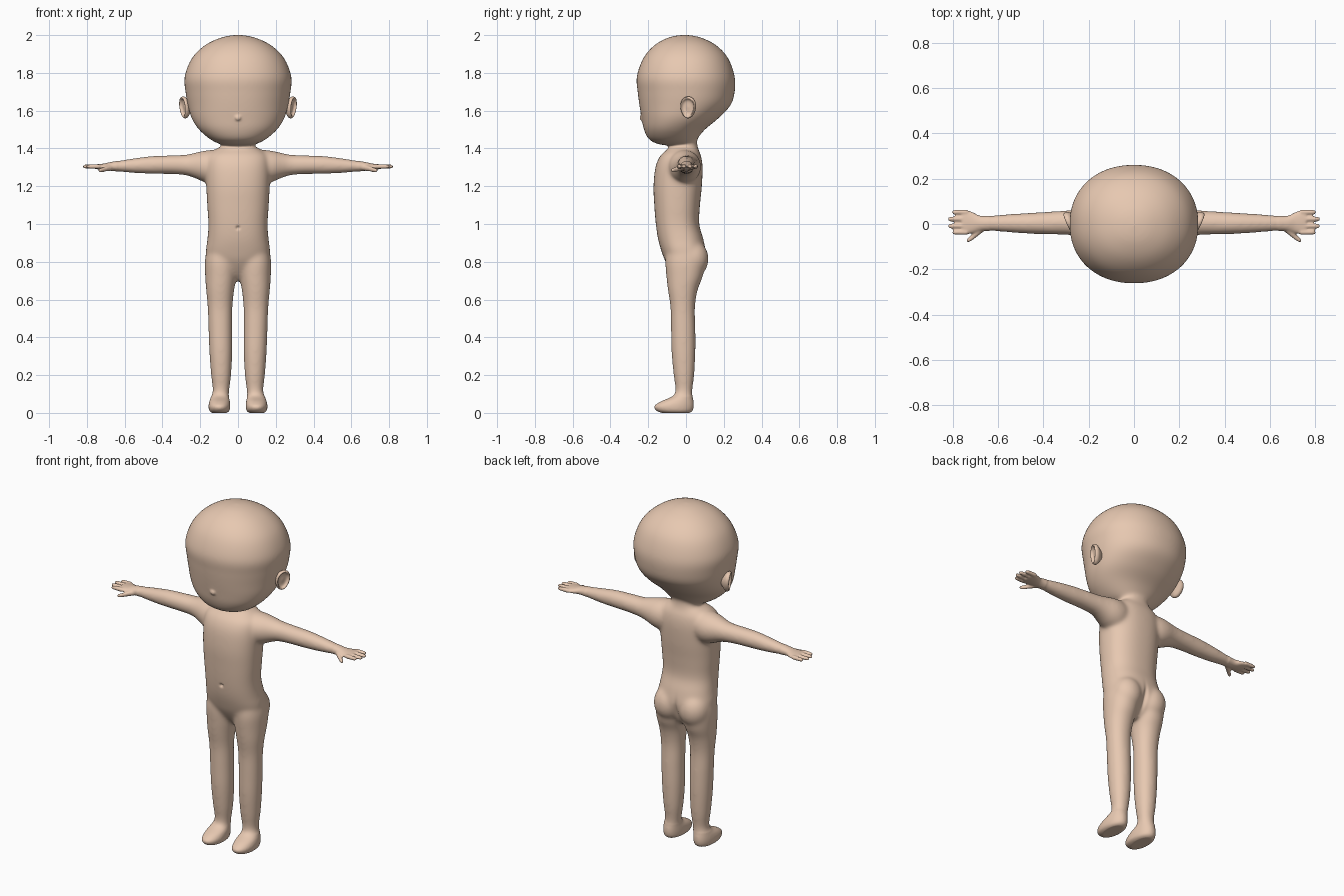
import bpy, bmesh, math
from mathutils import Vector, Matrix

if "Cube" in bpy.data.objects:
    bpy.data.objects.remove(bpy.data.objects["Cube"])

AXES = {'z': lambda t, a, b: (a, b, t), 'x': lambda t, a, b: (t, a, b)}


def spline(pts, steps=5):
    """Catmull-Rom interpolation of section tuples."""
    out = []
    for i in range(len(pts) - 1):
        p0, p1, p2, p3 = (pts[max(0, min(len(pts) - 1, i + k))] for k in (-1, 0, 1, 2))
        for s in range(steps):
            t = s / steps
            out.append([0.5 * (2 * b + (c - a) * t + (2 * a - 5 * b + 4 * c - d) * t * t
                               + (3 * b - a - 3 * c + d) * t ** 3)
                        for a, b, c, d in zip(p0, p1, p2, p3)])
    return out + [list(pts[-1])]


def skin(bm, rings):
    vr = [[bm.verts.new(p) for p in r] for r in rings]
    n = len(vr[0])
    for r, q in zip(vr, vr[1:]):
        for i in range(n):
            bm.faces.new((r[i], r[(i + 1) % n], q[(i + 1) % n], q[i]))
    bm.faces.new(vr[0][::-1])
    bm.faces.new(vr[-1])


def loft(bm, axis, sections, mirror=False, power=2.0, n=40):
    """Sections: (position, a_min, a_max, b_min, b_max), rounded outlines."""
    for side in ((1, -1) if mirror else (1,)):
        rings = []
        for t, a0, a1, b0, b1 in spline(sections):
            ring = []
            for i in range(n):
                c, s = math.cos(2 * math.pi * i / n), math.sin(2 * math.pi * i / n)
                ca = math.copysign(abs(c) ** (2 / power), c)
                sa = math.copysign(abs(s) ** (2 / power), s)
                p = AXES[axis](t, (a0 + a1) / 2 + (a1 - a0) / 2 * ca,
                               (b0 + b1) / 2 + (b1 - b0) / 2 * sa)
                ring.append((p[0] * side, p[1], p[2]))
            rings.append(ring)
        skin(bm, rings)


def ball(bm, centre, scale):
    bmesh.ops.create_uvsphere(bm, u_segments=32, v_segments=20, radius=1,
                              matrix=Matrix.Translation(centre) @ Matrix.Diagonal((*scale, 1)))


def make_object(name, bm):
    bmesh.ops.recalc_face_normals(bm, faces=bm.faces)
    me = bpy.data.meshes.new(name)
    bm.to_mesh(me)
    bm.free()
    ob = bpy.data.objects.new(name, me)
    bpy.context.collection.objects.link(ob)
    me.materials.append(skin_mat)
    for p in me.polygons:
        p.use_smooth = True
    return ob


skin_mat = bpy.data.materials.new("skin")
skin_mat.diffuse_color = (0.80, 0.58, 0.44, 1)
skin_mat.use_nodes = True
skin_mat.node_tree.nodes["Principled BSDF"].inputs["Base Color"].default_value = skin_mat.diffuse_color
bm = bmesh.new()

# head
loft(bm, 'z', [(z, -w, w, f, b) for z, w, f, b in (
    (1.418, .05, -.12, .03), (1.425, .10, -.155, .045), (1.45, .15, -.198, .06),
    (1.50, .207, -.223, .10), (1.56, .246, -.235, .172), (1.63, .266, -.247, .237),
    (1.70, .278, -.256, .258), (1.78, .283, -.261, .258), (1.88, .243, -.225, .222),
    (1.95, .17, -.163, .155), (1.99, .08, -.085, .07), (2.002, .005, -.012, -.002))],
    power=2.15, n=64)
ball(bm, (0, -.232, 1.562), (.018, .015, .016))  # nose

# neck and torso
loft(bm, 'z', [(z, -w, w, f, b) for z, w, f, b in (
    (.70, .03, -.03, .03), (.74, .09, -.07, .065), (.80, .15, -.108, .095),
    (.85, .17, -.128, .105), (.92, .162, -.148, .092), (1.0, .157, -.160, .07),
    (1.1, .163, -.168, .074), (1.2, .168, -.172, .084), (1.3, .17, -.162, .088),
    (1.36, .16, -.137, .080), (1.395, .12, -.10, .066), (1.42, .085, -.085, .06),
    (1.5, .075, -.08, .05))], power=2.35, n=56)

# buttocks
for s in (1, -1):
    ball(bm, (s * .083, .034, .815), (.086, .086, .10))

# legs and feet
loft(bm, 'z', [
    (0, .06, .14, -.13, .02), (.012, .045, .152, -.158, .035), (.035, .041, .156, -.168, .041),
    (.06, .043, .152, -.135, .04), (.088, .048, .142, -.072, .035), (.12, .046, .134, -.056, .034),
    (.2, .036, .143, -.066, .044), (.32, .030, .152, -.077, .05), (.45, .030, .157, -.08, .05),
    (.56, .029, .161, -.083, .048), (.65, .020, .169, -.096, .062), (.72, .008, .174, -.104, .088),
    (.80, .004, .176, -.11, .10), (.87, .02, .165, -.10, .09)], mirror=True, power=2.1)

# arms and palms
loft(bm, 'x', [
    (.06, -.07, .06, 1.25, 1.38), (.13, -.092, .078, 1.215, 1.392), (.18, -.088, .078, 1.222, 1.388),
    (.23, -.066, .068, 1.243, 1.377), (.28, -.05, .062, 1.258, 1.367), (.36, -.047, .056, 1.264, 1.364),
    (.46, -.044, .05, 1.265, 1.36), (.56, -.037, .044, 1.270, 1.347), (.64, -.031, .037, 1.278, 1.334),
    (.68, -.032, .037, 1.282, 1.327), (.71, -.04, .052, 1.285, 1.320), (.74, -.046, .062, 1.289, 1.317),
    (.758, -.044, .06, 1.292, 1.315)], mirror=True)

# fingers
for y, tip in ((.052, .804), (.022, .822), (-.009, .821), (-.037, .803)):
    loft(bm, 'x', [(x, y - r, y + r, 1.304 - r, 1.304 + r) for x, r in (
        (.735, .012), (.77, .0115), (tip - .012, .0105), (tip - .003, .007), (tip, .002))],
        mirror=True, n=16)

# thumbs
loft(bm, 'x', [(.655, -.026, .005, 1.285, 1.315), (.685, -.05, -.018, 1.28, 1.31),
               (.715, -.073, -.045, 1.275, 1.30), (.732, -.082, -.06, 1.274, 1.295),
               (.739, -.079, -.069, 1.28, 1.29)], mirror=True, n=16)

# fuse everything into one skin
body = make_object("body", bm)
bpy.context.view_layer.objects.active = body
body.select_set(True)
mod = body.modifiers.new("fuse", 'REMESH')
mod.mode = 'VOXEL'
mod.voxel_size = .0055
bpy.ops.object.modifier_apply(modifier=mod.name)

# soften the joins, keeping hands and nose crisp
bm = bmesh.new()
bm.from_mesh(body.data)
soft = [v for v in bm.verts if abs(v.co.x) < .64 and .09 < v.co.z
        and (v.co - Vector((0, -.245, 1.562))).length > .035]
for verts, count in ((list(bm.verts), 3), (soft, 30)):
    for _ in range(count):
        bmesh.ops.smooth_vert(bm, verts=verts, factor=.5,
                              use_axis_x=True, use_axis_y=True, use_axis_z=True)

# navel dimple and cleft
for v in bm.verts:
    x, y, z = v.co
    if y < -.1 and abs(z - .98) < .05:
        v.co.y += .012 * math.exp(-(x * x + (z - .98) ** 2) / .00008)
    elif y > .04 and .68 < z < .95:
        v.co.y -= .012 * math.exp(-(x / .012) ** 2 - ((z - .80) / .06) ** 2)
bm.to_mesh(body.data)
bm.free()
for p in body.data.polygons:
    p.use_smooth = True

# ears: concentric rings with a raised rim and hollow centre
for s, name in ((1, "ear_left"), (-1, "ear_right")):
    bm = bmesh.new()
    turn = Matrix.Rotation(-.4, 3, 'Z')
    rings = []
    for r, d in spline([(.02, .002), (.45, .001), (.68, .005), (.82, .014), (.93, .014),
                        (1.0, .005), (.93, -.007), (.6, -.022), (.3, -.035)], 3):
        ring = []
        for i in range(32):
            a = 2 * math.pi * i / 32
            w = .043 + .006 * math.sin(a)
            p = turn @ Vector((d, r * w * math.cos(a), r * .058 * math.sin(a)))
            p += Vector((.281 + .1 * p.z, .013, 1.617))
            ring.append((s * p.x, p.y, p.z))
        rings.append(ring)
    skin(bm, rings)
    make_object(name, bm)
